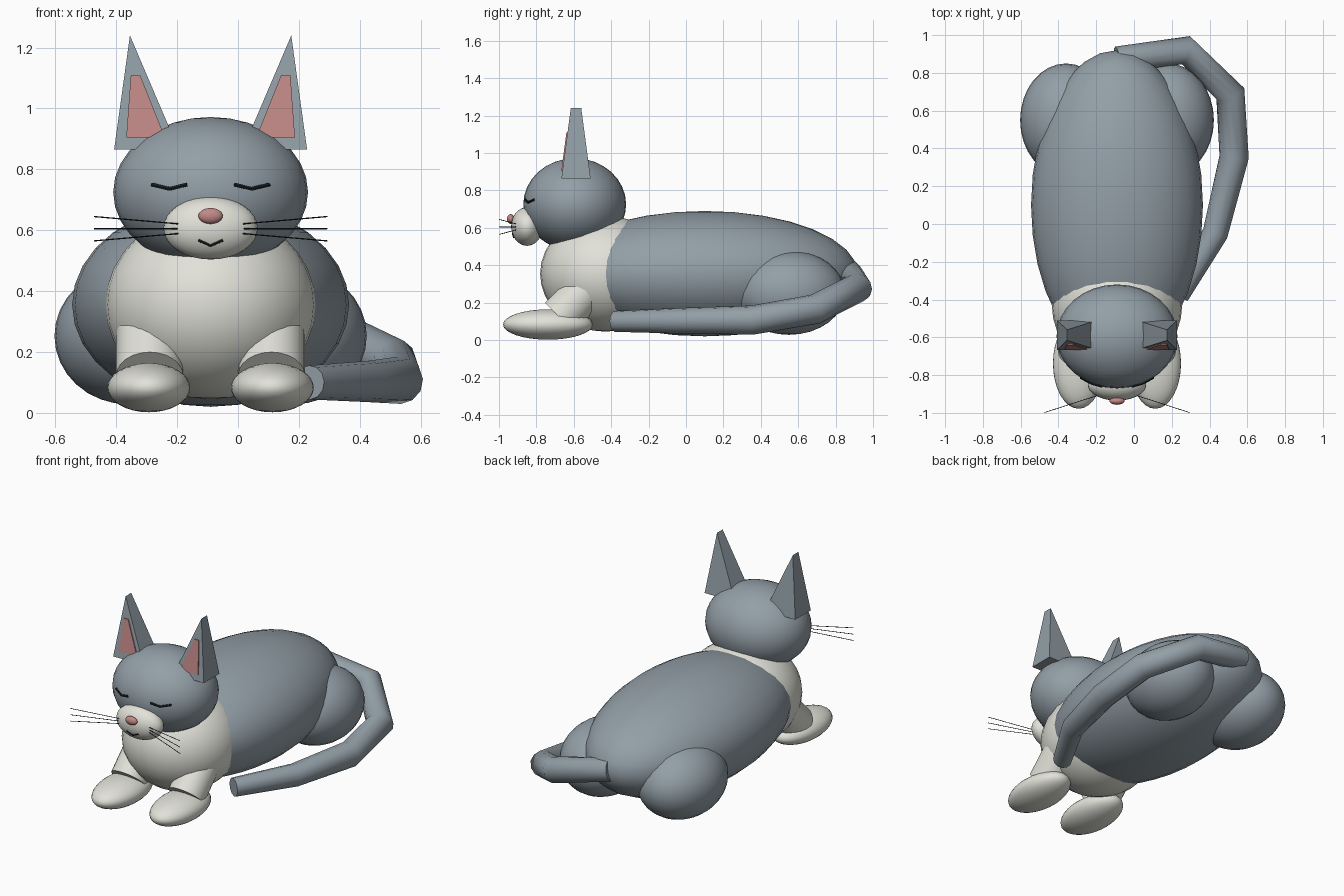
import bpy
import bmesh
import math
from mathutils import Vector

if "Cube" in bpy.data.objects:
    bpy.data.objects.remove(bpy.data.objects["Cube"], do_unlink=True)

MID = -0.09  # x of the body's plane of symmetry


def material(name, rgb):
    m = bpy.data.materials.new(name)
    m.use_nodes = True
    color = (*rgb, 1.0)
    m.diffuse_color = color
    m.node_tree.nodes["Principled BSDF"].inputs["Base Color"].default_value = color
    return m


GREY = material("blue grey fur", (0.29, 0.345, 0.385))
CREAM = material("cream fur", (0.76, 0.76, 0.70))
PINK = material("pink skin", (0.54, 0.25, 0.24))
DARK = material("dark line", (0.01, 0.015, 0.018))


def finish(ob, name, mat, angle=None):
    ob.name = name
    ob.data.materials.append(mat)
    bpy.ops.object.select_all(action="DESELECT")
    ob.select_set(True)
    bpy.context.view_layer.objects.active = ob
    if angle:
        bpy.ops.object.shade_smooth_by_angle(angle=math.radians(angle))
    return ob


def ellipsoid(name, center, radii, mat):
    bpy.ops.mesh.primitive_uv_sphere_add(segments=32, ring_count=16, location=center)
    ob = bpy.context.object
    ob.scale = radii
    bpy.ops.object.transform_apply(location=False, rotation=False, scale=True)
    return finish(ob, name, mat, 60)


def rod(name, start, end, radius, mat, sides=24):
    a, b = Vector(start), Vector(end)
    bpy.ops.mesh.primitive_cylinder_add(vertices=sides, radius=radius,
                                        depth=(b - a).length, location=(a + b) / 2)
    ob = bpy.context.object
    ob.rotation_euler = (b - a).to_track_quat("Z", "Y").to_euler()
    return finish(ob, name, mat, 40)


def tube(name, points, radii, mat, resolution=4, angle=50):
    curve = bpy.data.curves.new(name, "CURVE")
    curve.dimensions = "3D"
    curve.bevel_depth = 1.0
    curve.bevel_resolution = resolution
    curve.use_fill_caps = True
    spline = curve.splines.new("POLY")
    spline.points.add(len(points) - 1)
    for p, co, r in zip(spline.points, points, radii):
        p.co = (*co, 1.0)
        p.radius = r
    ob = bpy.data.objects.new(name, curve)
    bpy.context.collection.objects.link(ob)
    bpy.ops.object.select_all(action="DESELECT")
    ob.select_set(True)
    bpy.context.view_layer.objects.active = ob
    bpy.ops.object.convert(target="MESH")
    return finish(bpy.context.object, name, mat, angle)


def loft(name, lower, upper, mat):
    """Closed solid between two loops with the same number of corners."""
    bm = bmesh.new()
    a = [bm.verts.new(p) for p in lower]
    b = [bm.verts.new(p) for p in upper]
    n = len(a)
    bm.faces.new(a)
    bm.faces.new(b)
    for i in range(n):
        j = (i + 1) % n
        bm.faces.new((a[i], a[j], b[j], b[i]))
    bmesh.ops.remove_doubles(bm, verts=bm.verts, dist=0.0005)
    bmesh.ops.recalc_face_normals(bm, faces=bm.faces)
    mesh = bpy.data.meshes.new(name)
    bm.to_mesh(mesh)
    bm.free()
    ob = bpy.data.objects.new(name, mesh)
    bpy.context.collection.objects.link(ob)
    return finish(ob, name, mat)


def on_front(x, z, center, radii):
    """Point on the front of an ellipsoid at a given x and z."""
    d = 1 - ((x - center[0]) / radii[0]) ** 2 - ((z - center[2]) / radii[2]) ** 2
    return (x, center[1] - radii[1] * math.sqrt(max(d, 0)), z)


# Torso, chest and head
HEAD = ((MID, -0.595, 0.725), (0.32, 0.275, 0.247))
MUZZLE = ((MID, -0.85, 0.607), (0.155, 0.085, 0.103))
ellipsoid("body", (MID, 0.1, 0.355), (0.455, 0.82, 0.335), GREY)
ellipsoid("chest", (MID, -0.43, 0.355), (0.345, 0.35, 0.31), CREAM)
ellipsoid("head", *HEAD, GREY)
ellipsoid("muzzle", *MUZZLE, CREAM)
ellipsoid("nose", (MID, -0.937, 0.647), (0.04, 0.02, 0.026), PINK)

# Mouth
mouth = [on_front(MID + dx, z, *MUZZLE)
         for dx, z in ((-0.04, 0.567), (0, 0.549), (0.04, 0.567))]
tube("mouth", mouth, [0.005] * 3, DARK, 1)

EAR_Y = -0.588
EAR_BASE, EAR_TIP = 0.865, 1.24


def ear_depth(z):
    """Half thickness of the ear at a height."""
    return 0.028 + 0.05 * (EAR_TIP - z) / (EAR_TIP - EAR_BASE)


for side, s in (("left", 1), ("right", -1)):
    def at(dx, y, z):
        return (MID + s * dx, y, z)

    # Legs and paws
    ellipsoid(side + "_haunch", at(0.27, 0.55, 0.253), (0.243, 0.3, 0.225), GREY)
    rod(side + "_front_leg", at(0.2, -0.465, 0.334), at(0.2, -0.677, 0.122), 0.11, CREAM)
    ellipsoid(side + "_front_paw", at(0.203, -0.738, 0.083), (0.136, 0.24, 0.081), CREAM)

    # Wedge ear tapering to a short ridge
    d0, d1 = ear_depth(EAR_BASE), ear_depth(EAR_TIP)
    base = [at(dx, EAR_Y + k * d0, EAR_BASE)
            for dx, k in ((0.105, -1), (0.317, -1), (0.317, 1), (0.105, 1))]
    tip = [at(dx, EAR_Y + k * d1, EAR_TIP)
           for dx, k in ((0.265, -1), (0.265, -1), (0.265, 1), (0.265, 1))]
    loft(side + "_ear", base, tip, GREY)

    # Pink plate on the front of the ear
    outline = ((0.15, 0.905), (0.277, 0.905), (0.262, 1.11), (0.232, 1.11))
    back, front = [[at(dx, EAR_Y - ear_depth(z) - out, z) for dx, z in outline]
                   for out in (-0.002, 0.006)]
    loft(side + "_inner_ear", back, front, PINK)

    # Closed eye
    eye = [on_front(MID + s * dx, z, *HEAD)
           for dx, z in ((0.078, 0.75), (0.135, 0.736), (0.193, 0.75))]
    tube(side + "_eye", eye, [0.007] * 3, DARK, 1)

    # Whiskers fanning outwards
    for i in (-1, 0, 1):
        rod(f"{side}_whisker_{i + 2}", at(0.095, -0.905, 0.605 + 0.015 * i),
            at(0.383, -0.998, 0.605 + 0.04 * i), 0.002, DARK, 6)

# Tail curling round the left side
path = [(-0.09, 0.87, 0.36), (0.275, 0.92, 0.28), (0.51, 0.69, 0.165),
        (0.53, 0.355, 0.107), (0.43, -0.05, 0.103), (0.235, -0.38, 0.1)]
tube("tail", path, [0.07, 0.078, 0.08, 0.078, 0.068, 0.056], GREY)
